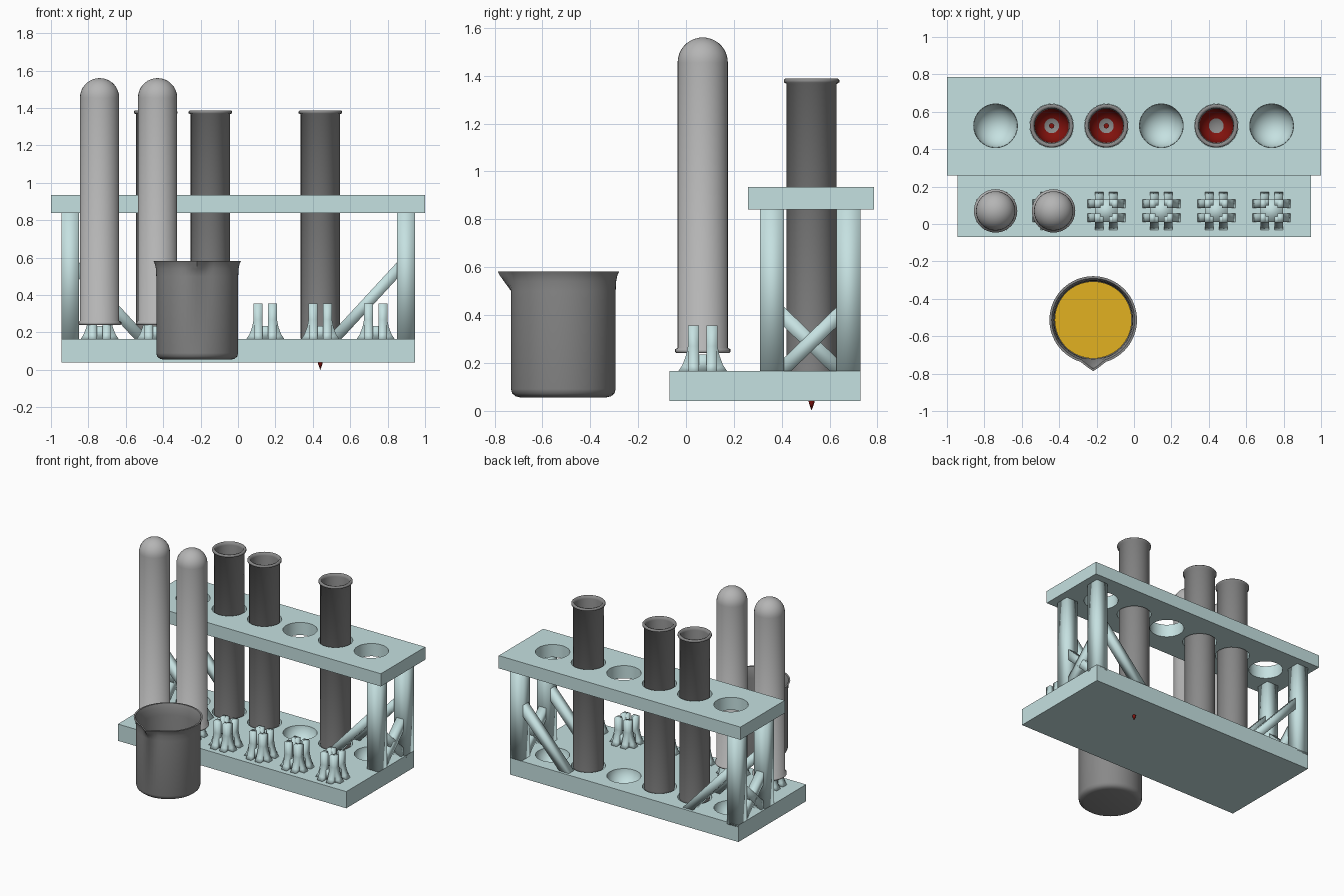
import bpy, bmesh, math
from mathutils import Vector, Matrix

if "Cube" in bpy.data.objects:
    bpy.data.objects.remove(bpy.data.objects["Cube"])


def material(name, color):
    m = bpy.data.materials.new(name)
    m.diffuse_color = (*color, 1)
    m.use_nodes = True
    m.node_tree.nodes["Principled BSDF"].inputs["Base Color"].default_value = m.diffuse_color
    return m


FRAME = material("frame_plastic", (0.56, 0.75, 0.75))
RED = material("red_liquid", (0.22, 0.006, 0.004))
YELLOW = material("yellow_liquid", (0.76, 0.44, 0.015))
GLASS = material("glass", (0.25, 0.25, 0.25))
DRY_GLASS = material("dry_glass", (0.46, 0.46, 0.46))


def to_object(bm, name, mat=None):
    bmesh.ops.recalc_face_normals(bm, faces=bm.faces)
    me = bpy.data.meshes.new(name)
    bm.to_mesh(me)
    bm.free()
    ob = bpy.data.objects.new(name, me)
    bpy.context.collection.objects.link(ob)
    if mat:
        me.materials.append(mat)
    return ob


def add_box(bm, x0, x1, y0, y1, z0, z1):
    m = (Matrix.Translation(((x0 + x1) / 2, (y0 + y1) / 2, (z0 + z1) / 2))
         @ Matrix.Diagonal((abs(x1 - x0), abs(y1 - y0), z1 - z0, 1)))
    bmesh.ops.create_cube(bm, size=1, matrix=m)


def box(name, dims, mat):
    bm = bmesh.new()
    add_box(bm, *dims)
    return to_object(bm, name, mat)


def bar(name, a, b, width, mat):
    a, b = Vector(a), Vector(b)
    d = b - a
    bm = bmesh.new()
    m = (Matrix.Translation((a + b) / 2) @ d.to_track_quat('Z', 'Y').to_matrix().to_4x4()
         @ Matrix.Diagonal((width, width, d.length, 1)))
    bmesh.ops.create_cube(bm, size=1, matrix=m)
    return to_object(bm, name, mat)


def lathe(name, profile, segs=32, mat=None):
    bm = bmesh.new()
    rings = [[bm.verts.new((r * math.cos(2 * math.pi * i / segs),
                            r * math.sin(2 * math.pi * i / segs), z))
              for i in range(segs)] for r, z in profile]
    for p, q in zip(rings, rings[1:]):
        for i in range(segs):
            j = (i + 1) % segs
            bm.faces.new((p[i], p[j], q[j], q[i]))
    bmesh.ops.remove_doubles(bm, verts=bm.verts, dist=1e-5)
    return to_object(bm, name, mat)


def cut(ob, cutter):
    mod = ob.modifiers.new("holes", 'BOOLEAN')
    mod.operation, mod.solver, mod.object = 'DIFFERENCE', 'EXACT', cutter
    bpy.context.view_layer.objects.active = ob
    bpy.ops.object.modifier_apply(modifier=mod.name)
    bpy.data.objects.remove(cutter)


XS = [-0.74, -0.44, -0.148, 0.146, 0.44, 0.736]
HOLE_Y, PEG_Y = 0.525, 0.07

# top plate with six through holes
plate = box("top_plate", (-1, 1, 0.26, 0.785, 0.84, 0.935), FRAME)
bm = bmesh.new()
for x in XS:
    bmesh.ops.create_cone(bm, cap_ends=True, segments=32, radius1=0.117, radius2=0.117,
                          depth=0.4, matrix=Matrix.Translation((x, HOLE_Y, 0.88)))
cut(plate, to_object(bm, "hole_cutter"))

# base with six rounded seats
base = box("base", (-0.945, 0.945, -0.07, 0.73, 0.04, 0.165), FRAME)
bm = bmesh.new()
for x in XS:
    bmesh.ops.create_uvsphere(bm, u_segments=32, v_segments=16, radius=0.117,
                              matrix=Matrix.Translation((x, HOLE_Y, 0.175)))
cut(base, to_object(bm, "seat_cutter"))

# legs and diagonal braces
soft = []
for sx, side in ((-1, "left"), (1, "right")):
    for y, end in ((0.36, "front"), (0.68, "back")):
        soft.append(box(f"{end}_{side}_leg",
                        (sx * 0.85, sx * 0.945, y - 0.05, y + 0.05, 0.15, 0.85), FRAME))
        soft.append(bar(f"{end}_{side}_brace", (sx * 0.9, y, 0.585), (sx * 0.48, y, 0.13), 0.06, FRAME))
    for i, (ya, yb) in enumerate(((0.36, 0.68), (0.68, 0.36))):
        soft.append(bar(f"{side}_cross_brace_{i}",
                        (sx * 0.9, ya, 0.13), (sx * 0.9, yb, 0.44), 0.06, FRAME))

# drying pegs: four split prongs with flared feet
FIN = [(0.03, 0.16), (0.105, 0.16), (0.085, 0.19), (0.07, 0.23), (0.062, 0.27),
       (0.062, 0.355), (0.03, 0.355)]


def peg(name, px):
    bm = bmesh.new()
    for sx in (-1, 1):
        for sy in (-1, 1):
            for swap in (False, True):
                def point(r, t, z):
                    a, b = (t, r) if swap else (r, t)
                    return (px + sx * a, PEG_Y + sy * b, z)
                front = [bm.verts.new(point(r, 0.015, z)) for r, z in FIN]
                back = [bm.verts.new(point(r, 0.06, z)) for r, z in FIN]
                bm.faces.new(front)
                bm.faces.new(back[::-1])
                for i in range(len(FIN)):
                    j = (i + 1) % len(FIN)
                    bm.faces.new((front[i], front[j], back[j], back[i]))
    add_box(bm, px - 0.06, px + 0.06, PEG_Y - 0.06, PEG_Y + 0.06, 0.16, 0.235)
    return to_object(bm, name, FRAME)


soft += [peg(f"drying_peg_{i + 1}", x) for i, x in enumerate(XS)]


# test tubes
def dome(r, centre, start=0.0):
    return [(r * math.sin(a), centre - r * math.cos(a))
            for a in (start + (math.pi / 2 - start) * i / 9 for i in range(10))]


TUBE = (dome(0.105, 0.105)
        + [(0.105, 1.298), (0.116, 1.304), (0.116, 1.314), (0.110, 1.32), (0.098, 1.318), (0.093, 1.30)]
        + dome(0.093, 0.105)[::-1])

for i, x in enumerate((XS[1], XS[2], XS[4])):
    tube = lathe(f"upright_tube_{i + 1}", TUBE, mat=GLASS)
    tube.location = (x, HOLE_Y, 0.068)
    soft.append(tube)
    # liquid lining the tube bottom
    liquid = lathe(f"tube_liquid_{i + 1}", dome(0.091, 0.105, 0.45) + [(0.091, 0.45)], mat=RED)
    liquid.location = tube.location
    if i < 2:
        drop = lathe(f"liquid_centre_{i + 1}", [(0, 0.025), (0.014, 0.025), (0, 0.012)], 12, RED)
        drop.location = tube.location

for i, x in enumerate((-0.74, -0.43)):
    tube = lathe(f"drying_tube_{i + 1}", TUBE, mat=DRY_GLASS)
    tube.rotation_euler.x = math.pi
    tube.location = (x, PEG_Y, 1.56)
    soft.append(tube)

# drip under the base
drip = lathe("liquid_drip", [(0, 0.045), (0.013, 0.045), (0.011, 0.03), (0, 0.0)], 12, RED)
drip.location = (XS[4], HOLE_Y, 0)

# beaker with pouring spout
BEAKER = [(0, 0.055), (0.18, 0.055), (0.2, 0.06), (0.214, 0.072), (0.219, 0.09), (0.219, 0.50),
          (0.221, 0.54), (0.226, 0.565), (0.234, 0.582), (0.222, 0.582), (0.212, 0.555),
          (0.208, 0.50), (0.208, 0.09), (0.19, 0.07), (0, 0.07)]
beaker = lathe("beaker", BEAKER, 64, GLASS)
for v in beaker.data.vertices:
    a = abs(math.atan2(v.co.x, -v.co.y))
    if v.co.z > 0.5 and a < 0.28:
        v.co.y -= 0.04 * (1 - a / 0.28) * min(1, (v.co.z - 0.5) / 0.06)
beaker.location = (-0.218, -0.513, 0)
fill = lathe("beaker_liquid", [(0, 0.075), (0.185, 0.075), (0.206, 0.095), (0.206, 0.38), (0, 0.38)], 64, YELLOW)
fill.location = beaker.location

# softly shaded legs, pegs and tubes; hard edges kept on the rest
bpy.context.view_layer.objects.active = beaker
for ob in bpy.context.collection.objects:
    ob.select_set(ob not in soft)
bpy.ops.object.shade_smooth_by_angle(angle=math.radians(35))
for ob in soft:
    ob.data.shade_smooth()
